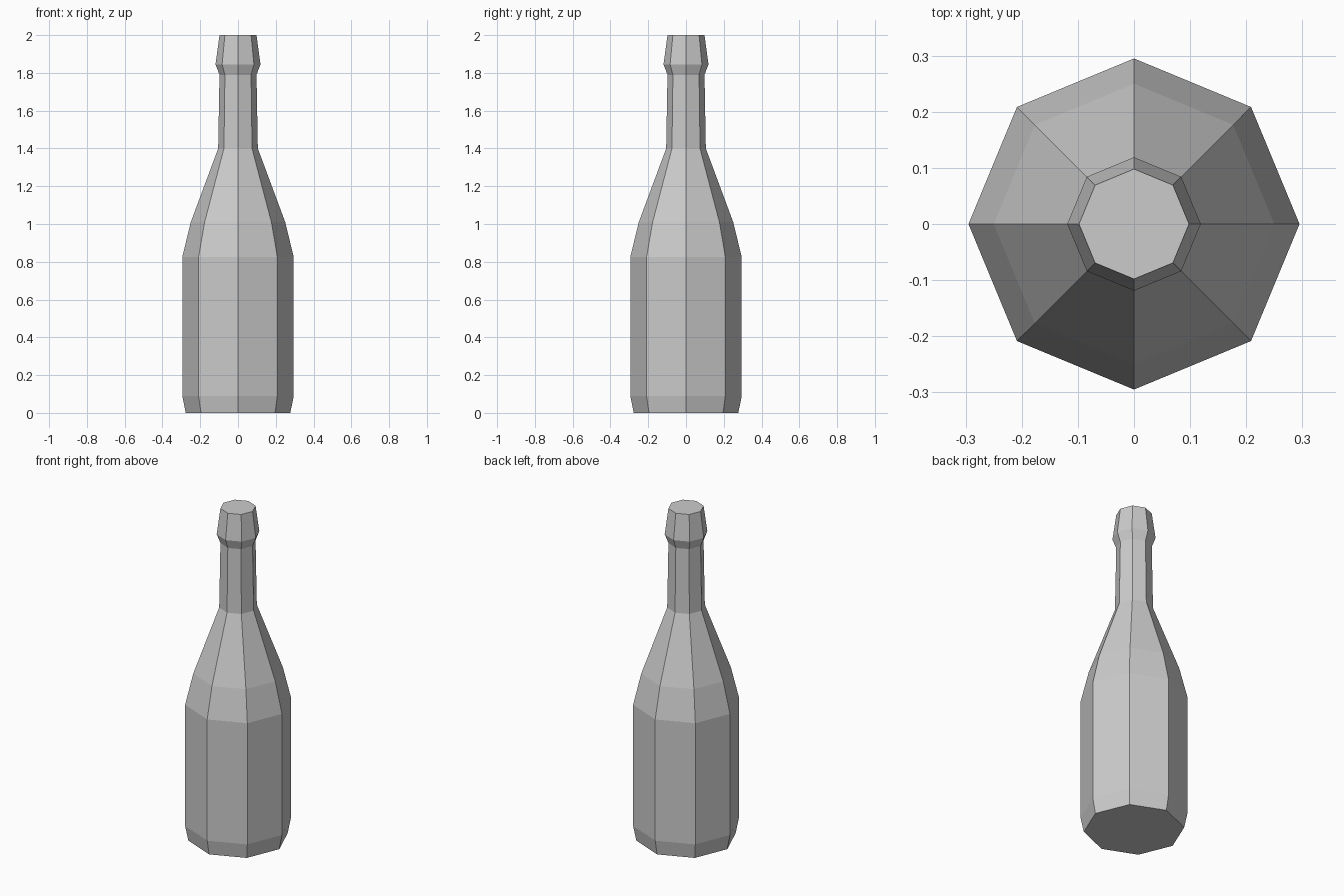
import bpy, bmesh
from math import cos, sin, pi

if "Cube" in bpy.data.objects:
    bpy.data.objects.remove(bpy.data.objects["Cube"])

SIDES = 8
# (radius, height) from base to lip
PROFILE = [(0.277, 0.0), (0.295, 0.09), (0.295, 0.825), (0.25, 1.01),
           (0.105, 1.40), (0.098, 1.79), (0.119, 1.845), (0.098, 2.0)]

# Bottle: octagonal rings joined by flat faces, capped at both ends
bm = bmesh.new()
rings = [[bm.verts.new((r * cos(2 * pi * i / SIDES), r * sin(2 * pi * i / SIDES), z))
          for i in range(SIDES)] for r, z in PROFILE]
for low, high in zip(rings, rings[1:]):
    for i in range(SIDES):
        j = (i + 1) % SIDES
        bm.faces.new((low[i], low[j], high[j], high[i]))
bm.faces.new(rings[0][::-1])
bm.faces.new(rings[-1])

mesh = bpy.data.meshes.new("bottle")
bm.to_mesh(mesh)
bm.free()
bpy.context.collection.objects.link(bpy.data.objects.new("bottle", mesh))
